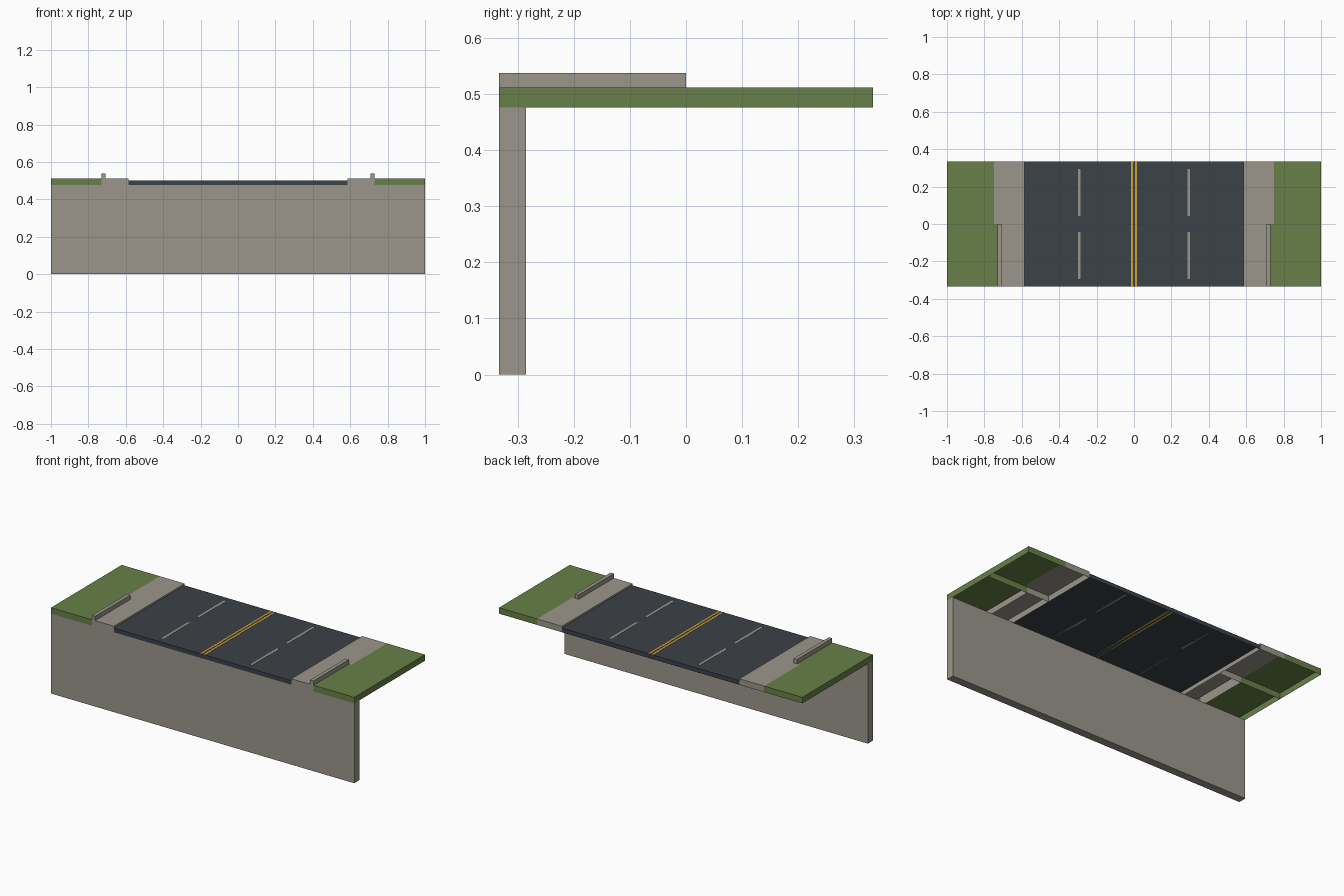
import bpy
import bmesh

cube = bpy.data.objects.get("Cube")
if cube:
    bpy.data.objects.remove(cube, do_unlink=True)


def material(name, rgb):
    m = bpy.data.materials.new(name)
    m.use_nodes = True
    m.diffuse_color = (*rgb, 1)
    m.node_tree.nodes["Principled BSDF"].inputs["Base Color"].default_value = (*rgb, 1)
    return m


CONCRETE = material("concrete", (0.33, 0.305, 0.265))
ASPHALT = material("asphalt", (0.045, 0.054, 0.065))
GRASS = material("grass", (0.136, 0.216, 0.065))
YELLOW = material("yellow_paint", (0.65, 0.37, 0.04))

FRONT, BACK = -0.333, 0.333
BOTTOM, ROAD_TOP, TOP, KERB_TOP = 0.476, 0.501, 0.512, 0.538
ROAD_EDGE, KERB_IN, KERB_OUT, WALK_OUT = 0.585, 0.709, 0.731, 0.749


def add_object(name, bm, mat, mirror=False):
    mesh = bpy.data.meshes.new(name)
    bm.to_mesh(mesh)
    bm.free()
    mesh.materials.append(mat)
    obj = bpy.data.objects.new(name, mesh)
    bpy.context.collection.objects.link(obj)
    if mirror:
        mod = obj.modifiers.new("Mirror", "MIRROR")
        mod.use_mirror_merge = False
    return obj


def box(name, x, y, z, mat, mirror=False):
    bm = bmesh.new()
    bmesh.ops.create_cube(bm, size=1)
    for v in bm.verts:
        for i, (low, high) in enumerate((x, y, z)):
            v.co[i] = low if v.co[i] < 0 else high
    return add_object(name, bm, mat, mirror)


def shell(name, profile, y, mat, skip=(), front_cap=True, mirror=True):
    """Sweep an (x, z) profile along y, leaving the underside open."""
    bm = bmesh.new()
    a, b = [[bm.verts.new((px, py, pz)) for px, pz in profile] for py in y]
    for i in range(len(profile) - 1):
        if i not in skip:
            bm.faces.new((a[i], a[i + 1], b[i + 1], b[i]))
    if front_cap:
        bm.faces.new(a[::-1])
    bm.faces.new(b)
    return add_object(name, bm, mat, mirror)


def slab(x0, x1, top):
    return [(x0, BOTTOM), (x0, top), (x1, top), (x1, BOTTOM)]


# Retaining wall
box("retaining_wall", (-1, 1), (FRONT, -0.285), (0, BOTTOM), CONCRETE)

# Road deck
shell("road", slab(-ROAD_EDGE, ROAD_EDGE, ROAD_TOP), (FRONT, BACK), ASPHALT,
      skip=(0, 2), mirror=False)

# Sidewalks, the front half with a raised kerb
kerb_profile = [(ROAD_EDGE, BOTTOM), (ROAD_EDGE, TOP), (KERB_IN, TOP),
                (KERB_IN, KERB_TOP), (KERB_OUT, KERB_TOP), (KERB_OUT, BOTTOM)]
shell("front_sidewalk", kerb_profile, (FRONT, 0), CONCRETE)
shell("back_sidewalk", slab(ROAD_EDGE, WALK_OUT, TOP), (0, BACK), CONCRETE,
      skip=(2,), front_cap=False)

# Grass verges
shell("front_grass", slab(KERB_OUT, 1, TOP), (FRONT, 0), GRASS, skip=(0,))
shell("back_grass", slab(WALK_OUT, 1, TOP), (0, BACK), GRASS,
      skip=(0,), front_cap=False)

# Painted road markings
paint = (ROAD_TOP, ROAD_TOP + 0.001)
box("centre_line", (0.005, 0.016), (FRONT, BACK), paint, YELLOW, mirror=True)
for name, y in (("front_lane_dash", (-0.294, -0.043)), ("back_lane_dash", (0.043, 0.294))):
    box(name, (0.285, 0.3), y, paint, CONCRETE, mirror=True)
